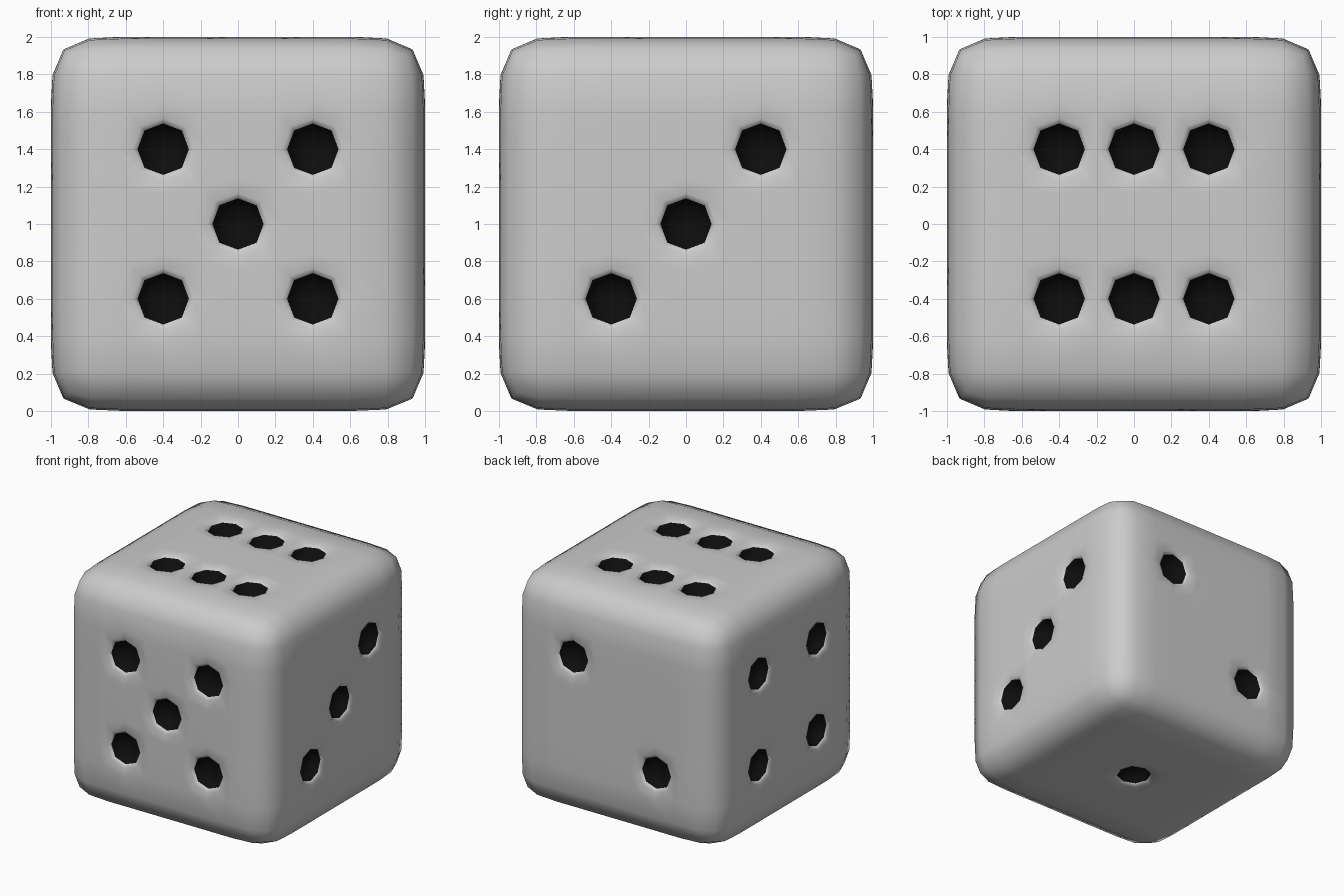
import bpy, bmesh
from mathutils import Vector

if "Cube" in bpy.data.objects:
    bpy.data.objects.remove(bpy.data.objects["Cube"])

P = 0.4      # pip spacing (one cage cell)
diag = [(-P, -P), (P, P)]
anti = [(P, -P), (-P, P)]

# pip centres on each side of the cube (before lifting it to z = 0)
pips = []
pips += [Vector((a, -1, b)) for a, b in diag + anti + [(0, 0)]]       # front: 5
pips += [Vector((a, 1, b)) for a, b in diag]                          # back: 2
pips += [Vector((1, a, b)) for a, b in diag + [(0, 0)]]               # right: 3
pips += [Vector((-1, a, b)) for a, b in diag + anti]                  # left: 4
pips += [Vector((a, b, 1)) for a in (-P, 0, P) for b in (-P, P)]      # top: 6
pips += [Vector((0, 0, -1))]                                          # bottom: 1

# cube cage with a 5 x 5 grid on each side
bm = bmesh.new()
bmesh.ops.create_cube(bm, size=2)
bmesh.ops.subdivide_edges(bm, edges=bm.edges[:], cuts=4, use_grid_fill=True)
bm.normal_update()

# inset each pip cell, then sink it to form a dark pit
cells = [f for f in bm.faces
         if any((f.calc_center_median() - p).length < 0.05 for p in pips)]
bmesh.ops.inset_individual(bm, faces=cells, thickness=0.06, use_even_offset=True)
bm.normal_update()
normals = [f.normal.copy() for f in cells]
walls = bmesh.ops.inset_individual(bm, faces=cells, thickness=0.0)["faces"]
for f, n in zip(cells, normals):
    for v in f.verts:
        v.co -= n * 0.12
for f in cells + list(walls):
    f.material_index = 1
for f in bm.faces:
    f.smooth = True
bmesh.ops.translate(bm, verts=bm.verts[:], vec=(0, 0, 1))

mesh = bpy.data.meshes.new("die")
bm.to_mesh(mesh)
bm.free()

# grey body, black pips
black = bpy.data.materials.new("pip_black")
black.diffuse_color = (0.004, 0.004, 0.004, 1)
black.use_nodes = True
black.node_tree.nodes["Principled BSDF"].inputs["Base Color"].default_value = black.diffuse_color
mesh.materials.append(None)
mesh.materials.append(black)

die = bpy.data.objects.new("die", mesh)
bpy.context.collection.objects.link(die)

# one subdivision level rounds both the edges and the eight-sided pips
sub = die.modifiers.new("round", 'SUBSURF')
sub.levels = sub.render_levels = 1
sub.use_limit_surface = True
